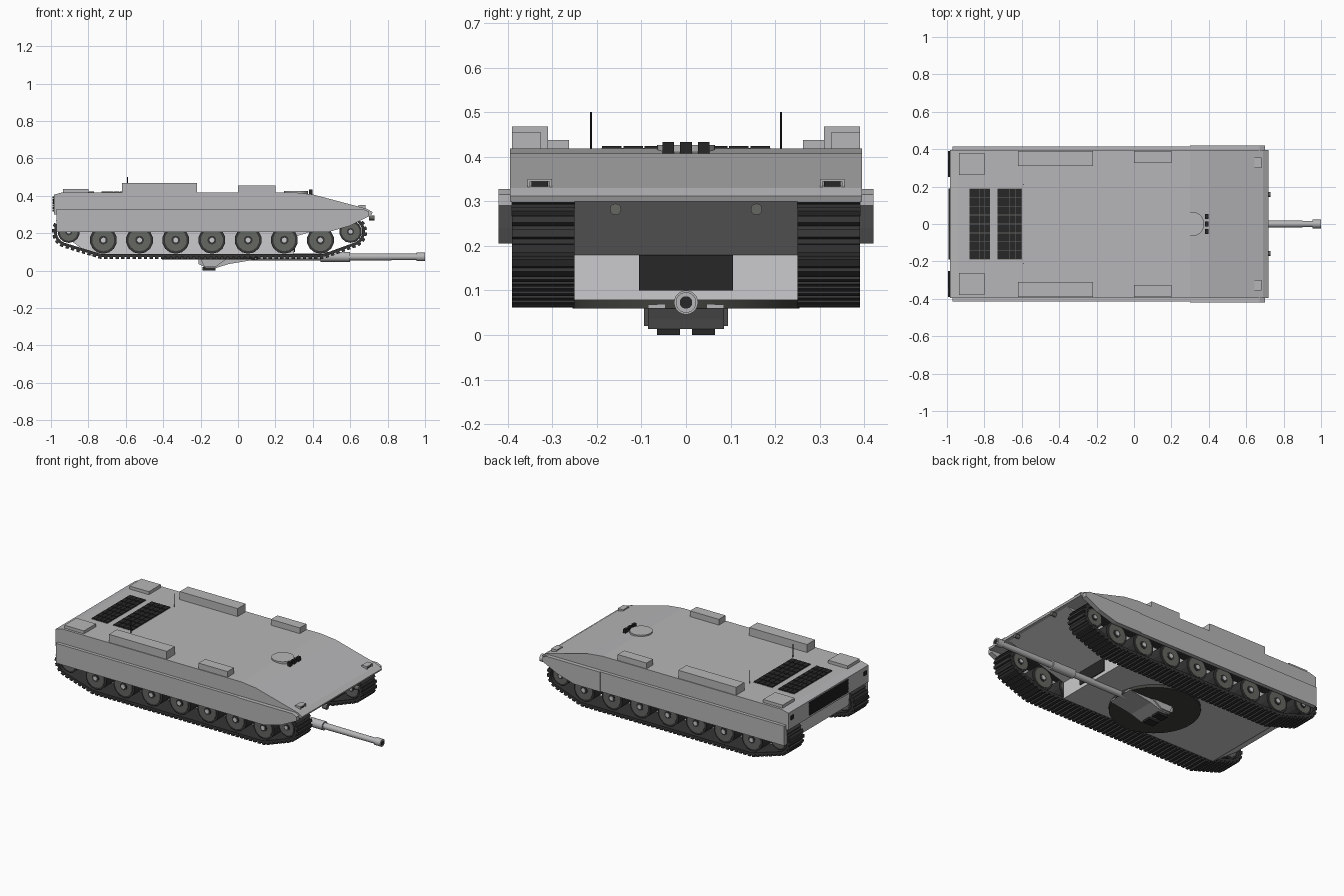
import bpy, bmesh, math
from mathutils import Vector, Matrix
from mathutils.geometry import convex_hull_2d

if "Cube" in bpy.data.objects:
    bpy.data.objects.remove(bpy.data.objects["Cube"])


def material(name, r, g, b):
    m = bpy.data.materials.new(name)
    m.use_nodes = True
    m.diffuse_color = (r, g, b, 1)
    m.node_tree.nodes["Principled BSDF"].inputs["Base Color"].default_value = (r, g, b, 1)
    return m


GREY = material("hull grey", .47, .47, .48)
LIGHT = material("lower hull light grey", .6, .6, .61)
STEEL = material("wheel steel", .13, .135, .12)
RUBBER = material("track rubber", .035, .035, .035)
BLACK = material("vent black", .02, .02, .02)
RING = material("turret ring dark", .05, .05, .045)


def finish(name, bm, mat, smooth=False):
    bmesh.ops.recalc_face_normals(bm, faces=bm.faces)
    me = bpy.data.meshes.new(name)
    bm.to_mesh(me)
    bm.free()
    ob = bpy.data.objects.new(name, me)
    bpy.context.collection.objects.link(ob)
    me.materials.append(mat)
    if smooth:
        bpy.ops.object.select_all(action='DESELECT')
        ob.select_set(True)
        bpy.context.view_layer.objects.active = ob
        bpy.ops.object.shade_smooth_by_angle(angle=math.radians(35))
    return ob


def add_box(bm, x, y, z, rot=None):
    """Box from (low, high) ranges, optionally placed by a matrix."""
    size = Matrix.Diagonal((x[1] - x[0], y[1] - y[0], z[1] - z[0], 1))
    mid = Matrix.Translation((sum(x) / 2, sum(y) / 2, sum(z) / 2))
    bmesh.ops.create_cube(bm, size=1, matrix=(rot or Matrix()) @ mid @ size)


def box(name, mat, x, y, z):
    bm = bmesh.new()
    add_box(bm, x, y, z)
    return finish(name, bm, mat)


def pair(name, mat, x, y, z):
    box("left_" + name, mat, x, y, z)
    box("right_" + name, mat, x, (-y[1], -y[0]), z)


def prism(name, mat, profile, y0, y1):
    """Side profile in x, z pushed across from y0 to y1."""
    bm = bmesh.new()
    face = bm.faces.new([bm.verts.new((x, y0, z)) for x, z in profile])
    ext = bmesh.ops.extrude_face_region(bm, geom=[face])
    bmesh.ops.translate(bm, vec=(0, y1 - y0, 0),
                        verts=[v for v in ext["geom"] if isinstance(v, bmesh.types.BMVert)])
    return finish(name, bm, mat)


def rod(name, mat, a, b, r1, r2=None, sides=24, smooth=True):
    a, b = Vector(a), Vector(b)
    bm = bmesh.new()
    turn = (b - a).to_track_quat('Z', 'Y').to_matrix().to_4x4()
    bmesh.ops.create_cone(bm, cap_ends=True, segments=sides, radius1=r1,
                          radius2=r1 if r2 is None else r2, depth=(b - a).length,
                          matrix=Matrix.Translation((a + b) / 2) @ turn)
    return finish(name, bm, mat, smooth)


# Hull: wide upper body and narrow lower body between the tracks
prism("upper_hull", GREY, [(-.985, .3), (-.985, .405), (-.94, .418), (.3, .418), (.4, .407),
                           (.69, .33), (.72, .312), (.715, .3)], -.395, .395)
prism("lower_hull", LIGHT, [(.7, .302), (.3, .18), (.3, .078), (-.78, .078), (-.95, .2),
                            (-.96, .302)], -.25, .25)
box("front_wall_panel", BLACK, (.299, .305), (-.105, .105), (.1, .18))

# Side skirts
for side, s in (("left", 1), ("right", -1)):
    prism(side + "_rear_skirt", GREY, [(-.97, .205), (.3, .205), (.3, .328), (-.97, .328)],
          s * .39, s * .415)
    prism(side + "_front_skirt", GREY, [(.3, .205), (.48, .205), (.6, .24), (.7, .29),
                                        (.7, .315), (.67, .328), (.3, .328)], s * .39, s * .42)

# Deck boxes
pair("rear_stowage_lid", GREY, (-.935, -.8), (.262, .38), (.41, .437))
pair("long_stowage_box", GREY, (-.62, -.22), (.31, .39), (.41, .468))
pair("short_stowage_box", GREY, (0, .2), (.325, .39), (.41, .454))

# Engine grilles on the deck, each a tray with slatted tiles
for name, x0, x1 in (("rear", -.88, -.77), ("front", -.73, -.6)):
    box(name + "_grille_tray", STEEL, (x0, x1), (-.19, .19), (.415, .42))
    bm = bmesh.new()
    step = .38 / 8
    for i in range(8):
        y = -.19 + i * step
        for j in range(4):
            w = (x1 - x0) / 4
            add_box(bm, (x0 + j * w + .001, x0 + (j + 1) * w - .001),
                    (y + .002, y + step - .002), (.417, .424))
    finish(name + "_grille_slats", bm, BLACK)

# Rear face grille and lamps
bm = bmesh.new()
for i in range(6):
    z = .315 + i * .014
    add_box(bm, (-.991, -.98), (-.19, .19), (z, z + .011))
finish("rear_face_grille", bm, BLACK)
pair("rear_lamp", BLACK, (-.99, -.98), (.345, .375), (.355, .38))

# Driver hatch, periscopes and aerials
rod("driver_hatch", GREY, (.31, 0, .405), (.31, 0, .426), .065, sides=32)
for i in (-1, 0, 1):
    box("periscope", BLACK, (.38, .397), (i * .04 - .013, i * .04 + .013), (.405, .433))
for s in (-1, 1):
    rod("aerial", BLACK, (-.59, s * .213, .415), (-.59, s * .213, .5), .0025, sides=6)
    # Headlamp in its guard, and tow eye
    y = s * .328
    box("headlamp", BLACK, (.648, .678), (y - .018, y + .018), (.325, .346))
    box("headlamp_guard_top", GREY, (.645, .682), (y - .028, y + .028), (.344, .35))
    for e in (-.025, .025):
        box("headlamp_guard_side", GREY, (.645, .682), (y + e - .003, y + e + .003), (.32, .346))
    rod("tow_eye", STEEL, (.7, s * .158, .282), (.73, s * .158, .282), .013, sides=12)

# Running gear: the belt wraps the outermost wheels
WHEELS = [(-.72 + i * .1935, .163) for i in range(7)]
SPROCKET, IDLER = (-.905, .208), (.602, .208)


def outline(extra):
    """Taut loop around the wheels, at a distance beyond the wheel radius."""
    pts = []
    for (cx, cz), r in ((SPROCKET, .064), (IDLER, .062), (WHEELS[0], .075), (WHEELS[-1], .075)):
        pts += [Vector((cx + (r + extra) * math.cos(k * math.pi / 16),
                        cz + (r + extra) * math.sin(k * math.pi / 16))) for k in range(32)]
    return [pts[i] for i in convex_hull_2d(pts)]


def track(name, y0, y1):
    bm = bmesh.new()
    rings = []
    for y, extra in ((y0, 0), (y0, .015), (y1, .015), (y1, 0)):
        rings.append([bm.verts.new((p.x, y, p.y)) for p in outline(extra)])
    n = min(len(r) for r in rings)
    for k in range(4):
        a, b = rings[k], rings[(k + 1) % 4]
        for i in range(n):
            j = (i + 1) % n
            bm.faces.new((a[i], a[j], b[j], b[i]))
    finish(name + "_belt", bm, RUBBER)

    # Cleats at even spacing along the loop
    bm = bmesh.new()
    loop = outline(.015)
    total = sum((loop[i] - loop[i - 1]).length for i in range(len(loop)))
    pitch = total / 116
    travelled, target = 0, 0
    for i in range(len(loop)):
        p, q = loop[i - 1], loop[i]
        length = (q - p).length
        d = (q - p).normalized()
        while target < travelled + length:
            c = p + d * (target - travelled)
            place = Matrix.Translation((c.x, 0, c.y)) @ Matrix.Rotation(-math.atan2(d.y, d.x), 4, 'Y')
            add_box(bm, (-.009, .009), (y0, y1), (-.011, .011), place)
            target += pitch
        travelled += length
    finish(name + "_cleats", bm, RUBBER)


for side, s in (("left", 1), ("right", -1)):
    track(side + "_track", *sorted((s * .25, s * .39)))
    for i, (x, z) in enumerate(WHEELS + [SPROCKET, IDLER]):
        r = .073 if i < 7 else .06
        layers = (("tyre", RUBBER, r, .262, .374), ("disc", STEEL, r * .82, .258, .378),
                  ("boss", RUBBER, r * .32, .255, .381), ("hub", LIGHT, r * .18, .253, .384))
        for part, mat, rad, a, b in layers:
            rod(f"{side}_wheel_{part}", mat, (x, s * a, z), (x, s * b, z), rad,
                sides=14, smooth=False)

# Turret ring and gun below the hull
rod("turret_ring", RING, (-.15, 0, .06), (-.15, 0, .085), .255, sides=48)
prism("gun_mount", GREY, [(-.21, .065), (-.21, .035), (-.17, .013), (-.12, .013), (-.05, .035),
                          (.1, .06), (.1, .068)], -.085, .085)
for s in (-1, 1):
    y = s * .039
    box("mount_block", BLACK, (-.19, -.12), (y - .026, y + .026), (0, .02))
    prism("mount_cheek", GREY, [(-.2, .062), (-.18, .02), (-.12, .02), (-.06, .062)],
          s * .08, s * .094)
GUN = [("barrel_base", -.1, .44, .02, .019), ("barrel_sleeve", .44, .6, .027, .027),
       ("barrel", .6, .97, .019, .017), ("muzzle", .955, .999, .023, .023)]
for name, x0, x1, r1, r2 in GUN:
    rod(name, GREY, (x0, 0, .073), (x1, 0, .073), r1, r2)
rod("muzzle_bore", BLACK, (.99, 0, .073), (1, 0, .073), .014)
